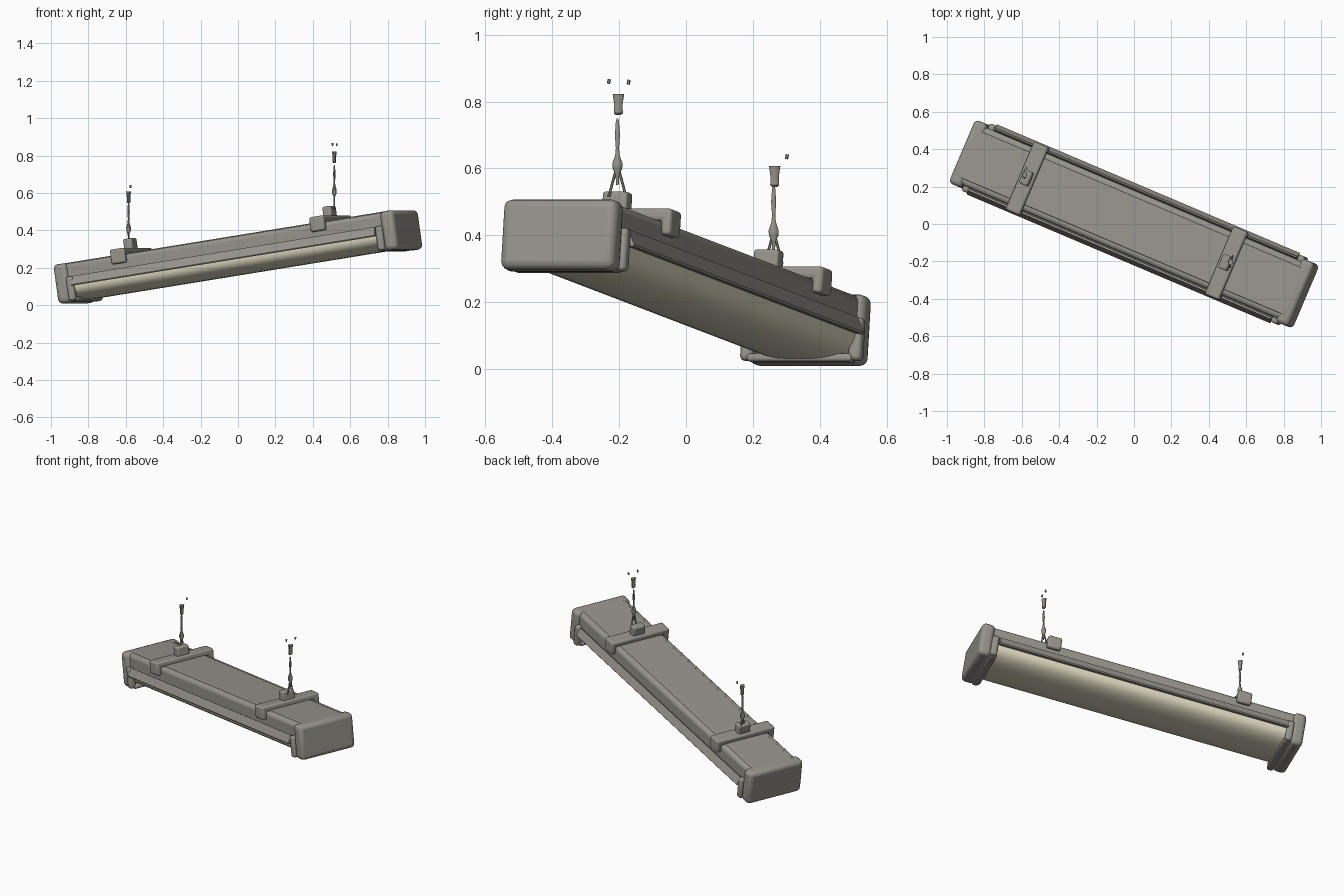
import bpy, bmesh, math
from mathutils import Matrix, Vector

if "Cube" in bpy.data.objects:
    bpy.data.objects.remove(bpy.data.objects["Cube"])


def material(name, colour):
    m = bpy.data.materials.new(name)
    m.use_nodes = True
    m.diffuse_color = (*colour, 1)
    m.node_tree.nodes["Principled BSDF"].inputs["Base Color"].default_value = (*colour, 1)
    return m


GREY = material("warm grey metal", (0.31, 0.295, 0.26))
CREAM = material("cream diffuser", (0.74, 0.7, 0.53))

# The lamp hangs turned and tilted; its length runs along local x
TILT = (Matrix.Translation((0, 0, 0.258))
        @ Matrix.Rotation(math.radians(-23), 4, 'Z')
        @ Matrix.Rotation(math.radians(-8.5), 4, 'Y'))


def finish(name, bm, mat, bevel=0, segments=3, matrix=TILT):
    bmesh.ops.recalc_face_normals(bm, faces=bm.faces)
    me = bpy.data.meshes.new(name)
    bm.to_mesh(me)
    bm.free()
    me.materials.append(mat)
    ob = bpy.data.objects.new(name, me)
    bpy.context.collection.objects.link(ob)
    ob.matrix_world = matrix
    if bevel:
        mod = ob.modifiers.new("rounding", 'BEVEL')
        mod.width, mod.segments, mod.limit_method = bevel, segments, 'ANGLE'
    bpy.ops.object.select_all(action='DESELECT')
    ob.select_set(True)
    bpy.context.view_layer.objects.active = ob
    bpy.ops.object.shade_smooth_by_angle(angle=math.radians(40))
    return ob


def box(name, low, high, bevel=0, mat=GREY):
    low, high = Vector(low), Vector(high)
    bm = bmesh.new()
    bmesh.ops.create_cube(bm, size=1)
    bmesh.ops.scale(bm, vec=high - low, verts=bm.verts)
    bmesh.ops.translate(bm, vec=(low + high) / 2, verts=bm.verts)
    return finish(name, bm, mat, bevel)


def extrude(name, profile, x0, x1, mat=GREY, bevel=0):
    """Sweep a (y, z) outline along local x."""
    bm = bmesh.new()
    face = bm.faces.new([bm.verts.new((x0, y, z)) for y, z in profile])
    ext = bmesh.ops.extrude_face_region(bm, geom=[face])
    moved = [v for v in ext["geom"] if isinstance(v, bmesh.types.BMVert)]
    bmesh.ops.translate(bm, vec=(x1 - x0, 0, 0), verts=moved)
    return finish(name, bm, mat, bevel)


def lathe(name, profile, origin, squash=1.0, sides=10):
    """Turn a (radius, height) outline about the vertical."""
    bm = bmesh.new()
    rings = []
    for r, z in profile:
        rings.append([bm.verts.new((r * squash * math.cos(a), r * math.sin(a), z))
                      for a in (2 * math.pi * i / sides for i in range(sides))])
    for a, b in zip(rings, rings[1:]):
        for i in range(sides):
            j = (i + 1) % sides
            bm.faces.new((a[i], a[j], b[j], b[i]))
    bm.faces.new(rings[0])
    bm.faces.new(rings[-1])
    return finish(name, bm, GREY, matrix=Matrix.Translation(origin))


def rod(name, a, b, radius):
    a, b = Vector(a), Vector(b)
    bm = bmesh.new()
    bmesh.ops.create_cone(bm, cap_ends=True, segments=6, radius1=radius,
                          radius2=radius, depth=(b - a).length)
    turn = (b - a).to_track_quat('Z', 'Y').to_matrix().to_4x4()
    return finish(name, bm, GREY, matrix=Matrix.Translation((a + b) / 2) @ turn)


# Housing with a slightly raised lid
box("housing", (-0.97, -0.166, -0.02), (0.97, 0.166, 0.102), 0.022)
box("housing_lid", (-0.965, -0.135, 0.09), (0.965, 0.135, 0.107), 0.006)

# Rounded diffuser: a half superellipse below the housing
curve = []
for i in range(25):
    a = math.pi * i / 24
    c, s = math.cos(a), math.sin(a)
    curve.append((0.178 * math.copysign(abs(c) ** 0.75, c), -0.015 - 0.082 * s ** 0.8))
extrude("diffuser", curve, -0.93, 0.93, CREAM)

# End caps, with latches and flange rails on both long sides
for end, name in ((-1, "left"), (1, "right")):
    inner, outer = end * 0.92, end * 0.998
    box(name + "_end_cap", (min(inner, outer), -0.184, -0.106),
        (max(inner, outer), 0.184, 0.106), 0.024)
    for side in (-1, 1):
        y0, y1 = sorted((side * 0.155, side * 0.196))
        box(name + "_latch", (end * 0.908 - 0.02, y0, -0.1),
            (end * 0.908 + 0.02, y1, 0.03), 0.013)
    box(name + "_lower_lip", (end * 0.905 - 0.022, -0.17, -0.104),
        (end * 0.905 + 0.022, 0.17, -0.08), 0.009)

for side in (-1, 1):
    rail = [(0.172, 0.024), (0.182, 0.03), (0.204, -0.016), (0.2, -0.022), (0.165, -0.018)]
    extrude("flange_rail", [(side * y, z) for y, z in rail], -0.895, 0.885)

# Hanging straps: an inverted channel hooked over the housing, with a tab
strap = [(-0.197, 0.056), (-0.197, 0.136), (0.197, 0.136), (0.197, 0.056),
         (0.164, 0.056), (0.164, 0.1), (-0.164, 0.1), (-0.164, 0.056)]
for name, x in (("left", -0.61), ("right", 0.56)):
    extrude(name + "_strap", strap, x - 0.042, x + 0.042, bevel=0.011)
    box(name + "_strap_tab", (x - 0.024, -0.038, 0.125), (x + 0.026, 0.042, 0.19), 0.009)

# Chain remnants hang straight up from the tabs
link = [(0.004, -0.06), (0.006, -0.03), (0.015, -0.01), (0.016, 0.005), (0.007, 0.03),
        (0.005, 0.05), (0.008, 0.09), (0.005, 0.13), (0.002, 0.14)]
cup = [(0.008, 0.15), (0.014, 0.155), (0.013, 0.18), (0.018, 0.212), (0.012, 0.208)]
for name, x, y, z in (("left", -0.585, 0.262, 0.41), ("right", 0.515, -0.205, 0.61)):
    lathe(name + "_chain_link", link, (x, y, z), 0.8)
    lathe(name + "_chain_cup", cup, (x, y + 0.003, z - 0.015 * (x < 0)), 0.7)
    for side in (-1, 1):
        rod(name + "_chain_leg", (x, y + side * 0.006, z - 0.02),
            (x, y + side * 0.026, z - 0.095), 0.004)

# Broken upper ends of the chains
for x, y, z in ((0.505, -0.232, 0.86), (0.528, -0.173, 0.858), (-0.575, 0.3, 0.635)):
    rod("chain_fragment", (x, y, z - 0.007), (x, y + 0.003, z + 0.007), 0.005)
